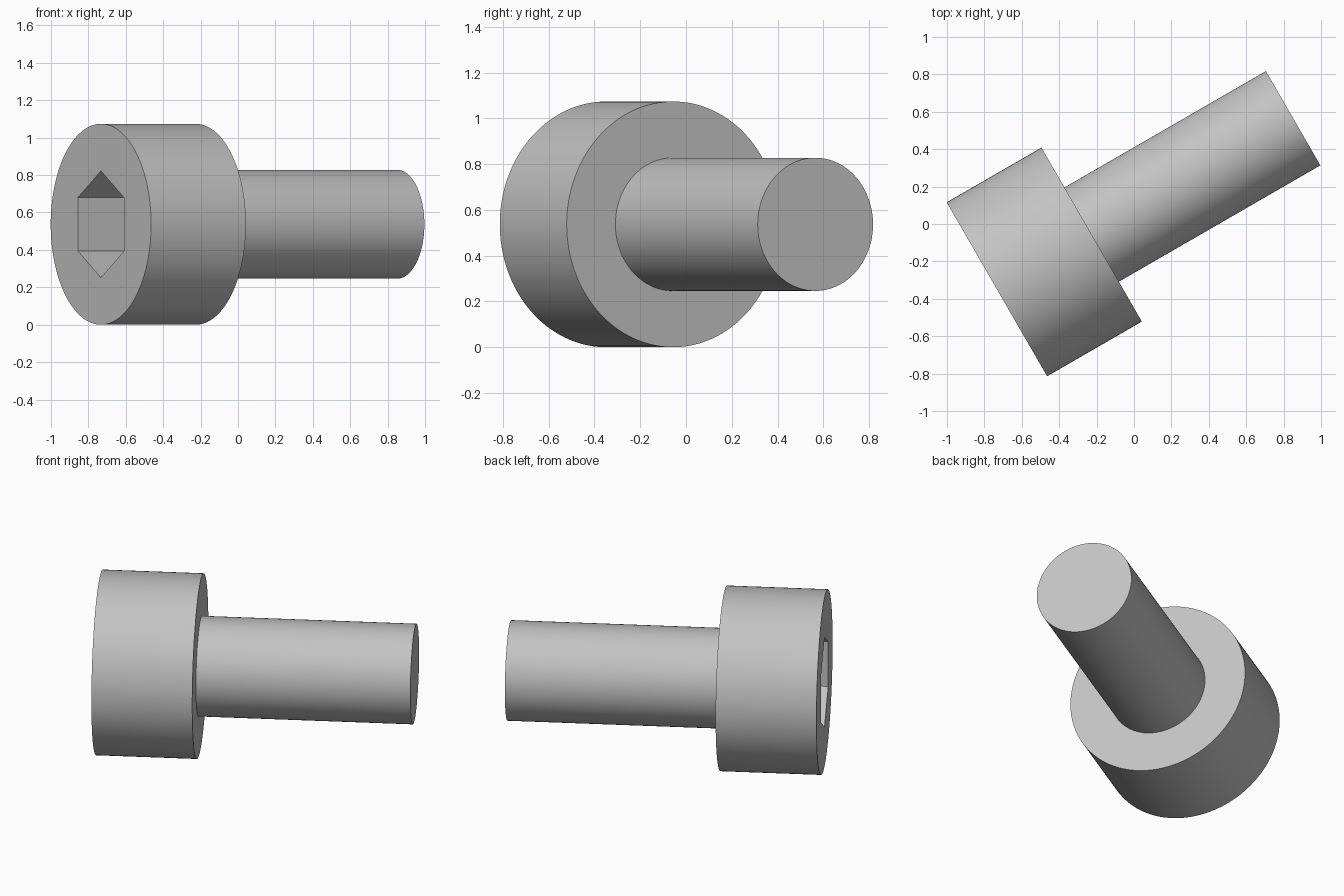
import bpy
import math
from mathutils import Vector, Matrix

cube = bpy.data.objects.get("Cube")
if cube:
    bpy.data.objects.remove(cube, do_unlink=True)

# Main dimensions, measured along the screw axis from the head face
HEAD_R, HEAD_LEN = 0.537, 0.585
SHANK_R, TOTAL_LEN = 0.291, 1.829
SOCKET_R, SOCKET_DEPTH = 0.285, 0.293
EMBED = 0.1

# Axis lies flat, turned 30 degrees from +x; local z runs along it and local x is up
TURN = math.radians(30)
AXIS = Vector((math.cos(TURN), math.sin(TURN), 0))
UP = Vector((0, 0, 1))
FRAME = Matrix((UP, AXIS.cross(UP), AXIS)).transposed().to_4x4()
HEAD_FACE = Vector((-0.733, -0.349, HEAD_R))

steel = bpy.data.materials.new("grey steel")
steel.use_nodes = True
colour = (0.55, 0.55, 0.55, 1)
steel.diffuse_color = colour
steel.node_tree.nodes["Principled BSDF"].inputs["Base Color"].default_value = colour


def rod(name, radius, start, end, sides, spin=0):
    """Prism along the screw axis between two distances from the head face."""
    bpy.ops.mesh.primitive_cylinder_add(vertices=sides, radius=radius, depth=end - start)
    obj = bpy.context.object
    obj.name = name
    obj.data.transform(Matrix.Rotation(spin, 4, "Z"))
    centre = HEAD_FACE + AXIS * (start + end) / 2
    obj.matrix_world = Matrix.Translation(centre) @ FRAME
    obj.data.materials.append(steel)
    return obj


def smooth(obj):
    bpy.ops.object.select_all(action="DESELECT")
    obj.select_set(True)
    bpy.context.view_layer.objects.active = obj
    bpy.ops.object.shade_smooth_by_angle(angle=math.radians(30))


head = rod("head", HEAD_R, 0, HEAD_LEN, 128)
shank = rod("shank", SHANK_R, HEAD_LEN - EMBED, TOTAL_LEN, 128)

# Hexagonal socket with flats at top and bottom
cutter = rod("socket_cutter", SOCKET_R, -EMBED, SOCKET_DEPTH, 6, math.radians(30))
cutter.hide_render = True
cut = head.modifiers.new("hex socket", "BOOLEAN")
cut.operation = "DIFFERENCE"
cut.solver = "EXACT"
cut.object = cutter
bpy.context.view_layer.objects.active = head
bpy.ops.object.modifier_apply(modifier=cut.name)
bpy.data.objects.remove(cutter, do_unlink=True)

for part in (head, shank):
    smooth(part)
